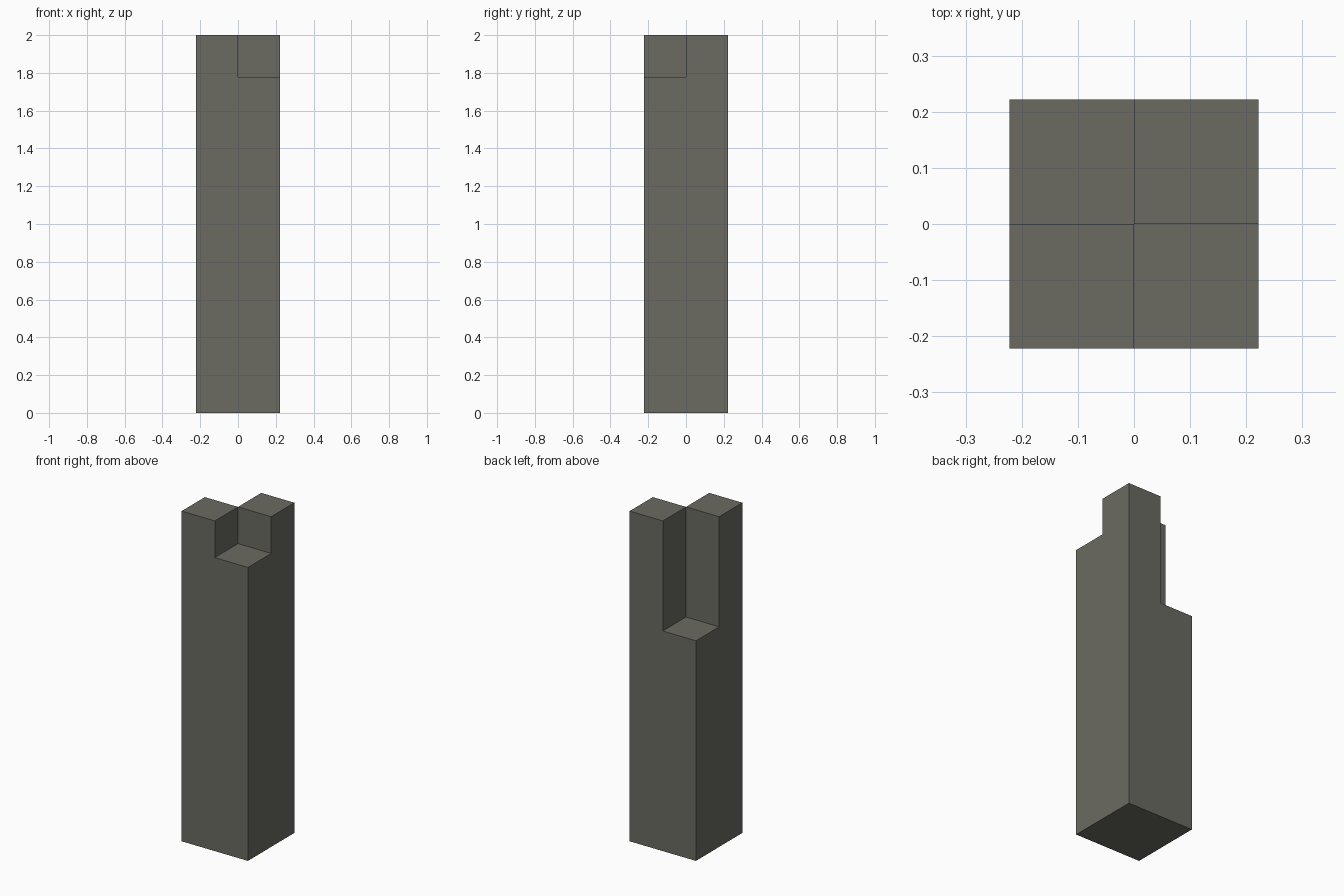
import bpy

default = bpy.data.objects.get("Cube")
if default:
    bpy.data.objects.remove(default, do_unlink=True)

UNIT = 2 / 9            # one quadrant of the square plan
HEIGHT = 9 * UNIT
FRONT_NOTCH = 8 * UNIT  # floor of the shallow notch
BACK_NOTCH = 6 * UNIT   # floor of the deep notch

stone = bpy.data.materials.new("dark grey stone")
stone.use_nodes = True
COLOUR = (0.145, 0.145, 0.122, 1)
stone.diffuse_color = COLOUR
stone.node_tree.nodes["Principled BSDF"].inputs["Base Color"].default_value = COLOUR


def box(name, low, high):
    """Add a box spanning two opposite corners."""
    centre = [(a + b) / 2 for a, b in zip(low, high)]
    bpy.ops.mesh.primitive_cube_add(size=1, location=centre)
    obj = bpy.context.object
    obj.name = name
    obj.scale = [b - a for a, b in zip(low, high)]
    bpy.ops.object.transform_apply(location=True, rotation=False, scale=True)
    obj.data.materials.append(stone)
    return obj


# Square pillar
pillar = box("pillar", (-UNIT, -UNIT, 0), (UNIT, UNIT, HEIGHT))

# Corner notches: shallow at front left, deep at back right
over = 2 * UNIT
notches = [
    box("front_notch_cutter", (0, -over, FRONT_NOTCH), (over, 0, HEIGHT + UNIT)),
    box("back_notch_cutter", (-over, 0, BACK_NOTCH), (0, over, HEIGHT + UNIT)),
]
bpy.context.view_layer.objects.active = pillar
for cutter in notches:
    cut = pillar.modifiers.new(cutter.name, "BOOLEAN")
    cut.operation = "DIFFERENCE"
    cut.solver = "EXACT"
    cut.object = cutter
    cutter.hide_render = True
    bpy.ops.object.modifier_apply(modifier=cut.name)
    bpy.data.objects.remove(cutter, do_unlink=True)
